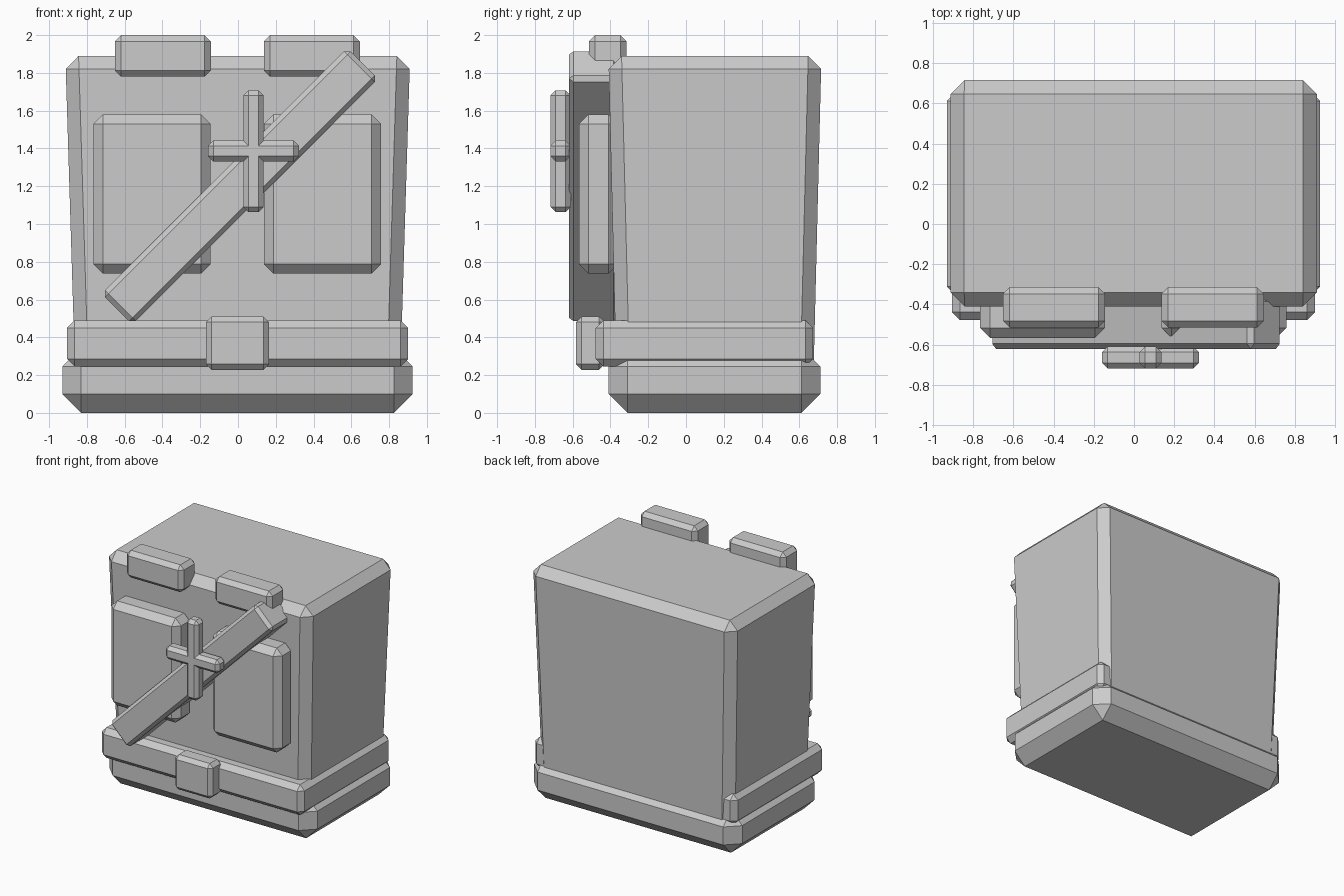
import bpy, bmesh, math
from mathutils import Matrix, Vector

if "Cube" in bpy.data.objects:
    bpy.data.objects.remove(bpy.data.objects["Cube"])


def block(name, lo, hi, bevel, taper=None, tilt=0.0):
    """Chamfered box from lo to hi; taper = (x, y) inset of the bottom; tilt turns it about y."""
    lo, hi = Vector(lo), Vector(hi)
    mid, size = (lo + hi) / 2, hi - lo
    bm = bmesh.new()
    bmesh.ops.create_cube(bm, size=1.0)
    for v in bm.verts:
        low = v.co.z < 0
        v.co = Vector(a * b for a, b in zip(v.co, size))
        if taper and low:
            v.co.x -= math.copysign(taper[0], v.co.x)
            v.co.y -= math.copysign(taper[1], v.co.y)
    bmesh.ops.bevel(bm, geom=bm.edges[:], offset=bevel, segments=1,
                    affect='EDGES', profile=0.5)
    bmesh.ops.transform(bm, matrix=Matrix.Rotation(tilt, 4, 'Y'), verts=bm.verts)
    me = bpy.data.meshes.new(name)
    bm.to_mesh(me)
    bm.free()
    ob = bpy.data.objects.new(name, me)
    ob.location = mid
    bpy.context.collection.objects.link(ob)
    return ob


# Main body and base
block("base", (-0.93, -0.41, 0), (0.925, 0.712, 0.345), 0.1)
block("body", (-0.914, -0.411, 0.2), (0.911, 0.717, 1.89), 0.07, taper=(0.052, 0.042))

# Belt and buckle
block("belt", (-0.905, -0.478, 0.245), (0.9, 0.672, 0.49), 0.04)
block("buckle", (-0.17, -0.583, 0.228), (0.165, -0.43, 0.51), 0.03)

# Chest pockets and shoulder tabs, one per side
for side, cx in (("left", -0.455), ("right", 0.447)):
    block(side + "_pocket", (cx - 0.31, -0.567, 0.738), (cx + 0.31, -0.36, 1.58), 0.05)
for side, cx in (("left", -0.398), ("right", 0.391)):
    block(side + "_shoulder_tab", (cx - 0.254, -0.514, 1.78), (cx + 0.254, -0.314, 2.0), 0.033)

# Diagonal strap
block("strap", (0.01 - 0.92, -0.62, 1.2 - 0.115), (0.01 + 0.92, -0.36, 1.2 + 0.115),
      0.025, tilt=-math.radians(45))

# Cross-shaped clasp
block("clasp_upright", (0.028, -0.717, 1.063), (0.136, -0.61, 1.708), 0.027)
block("clasp_crossbar", (-0.158, -0.717, 1.332), (0.322, -0.61, 1.441), 0.027)
